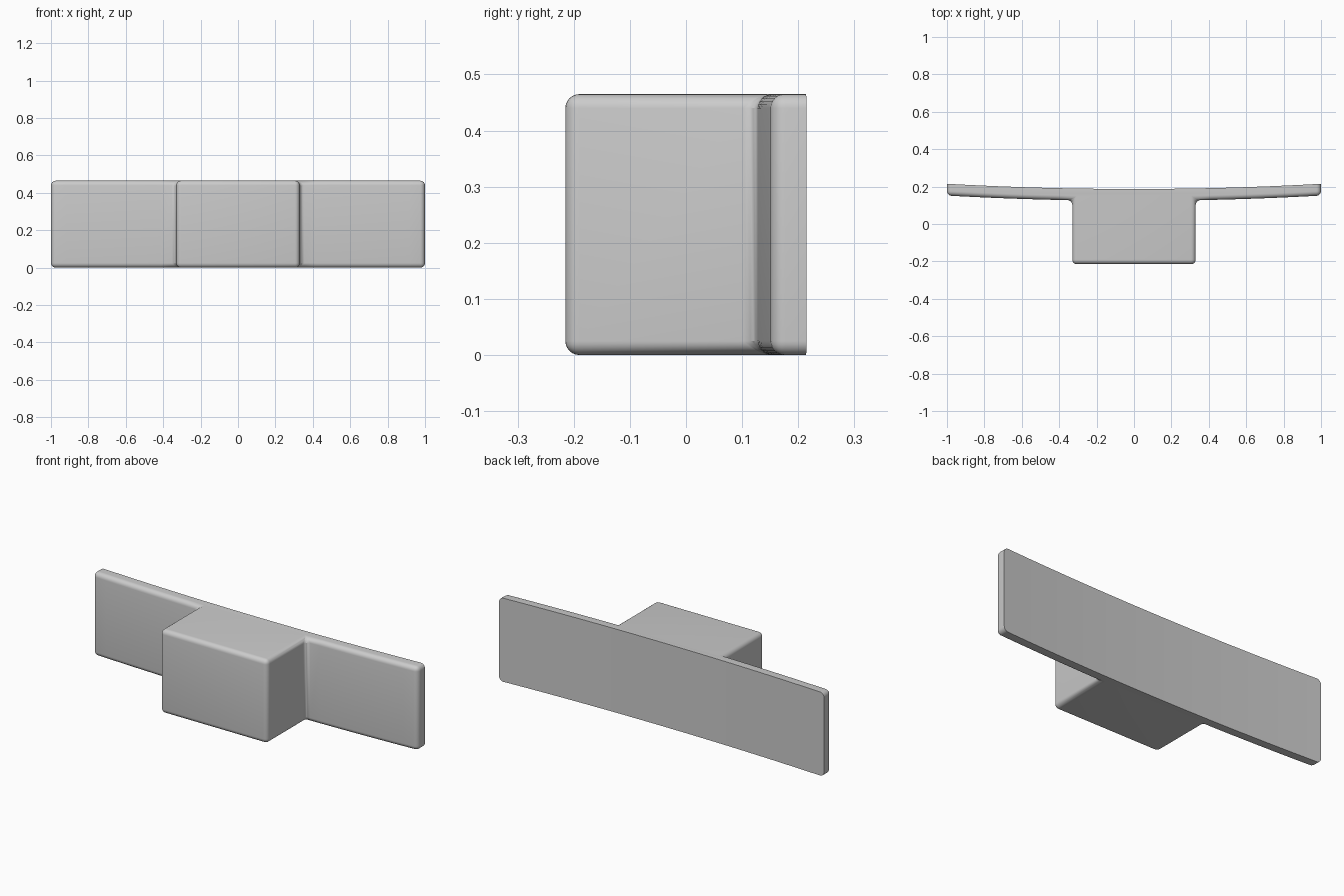
import bpy, bmesh, math

if "Cube" in bpy.data.objects:
    bpy.data.objects.remove(bpy.data.objects["Cube"], do_unlink=True)

HEIGHT, BLOCK, FRONT = 0.465, 0.33, -0.215
THICK, ROUND, STEPS = 0.063, 0.025, 8


def back_y(x):
    """Gentle bow of the rear plate."""
    return 0.187 + 0.028 * x * x


# Plan outline: block front, right wing, bowed back, left wing
xs = [BLOCK + (1 - BLOCK) * i / STEPS for i in range(STEPS + 1)]
half_front = [(BLOCK, FRONT)] + [(x, back_y(x) - THICK) for x in xs]
back_half = [(x, back_y(x)) for x in reversed(xs)] + [(BLOCK / 2, back_y(BLOCK / 2))]
right = half_front + back_half
outline = right + [(0, back_y(0))] + [(-x, y) for x, y in reversed(right)]

# Extrude the outline upwards
bm = bmesh.new()
base = bm.faces.new([bm.verts.new((x, y, 0)) for x, y in outline])
top = bmesh.ops.extrude_face_region(bm, geom=[base])
bmesh.ops.translate(bm, vec=(0, 0, HEIGHT),
                    verts=[v for v in top["geom"] if isinstance(v, bmesh.types.BMVert)])
bmesh.ops.recalc_face_normals(bm, faces=bm.faces)


# Round every hard edge except those around the flat back
def on_back(edge):
    return any(abs(f.normal.z) < 0.1 and f.normal.y > 0.5 for f in edge.link_faces)


hard = [e for e in bm.edges
        if e.calc_face_angle(0) > math.radians(30) and not on_back(e)]
bmesh.ops.bevel(bm, geom=hard, offset=ROUND, offset_type='OFFSET', segments=6,
                profile=0.5, affect='EDGES', clamp_overlap=True)
bmesh.ops.recalc_face_normals(bm, faces=bm.faces)

mesh = bpy.data.meshes.new("winged_block")
bm.to_mesh(mesh)
bm.free()
body = bpy.data.objects.new("winged_block", mesh)
bpy.context.collection.objects.link(body)

# Plain grey finish
grey = bpy.data.materials.new("plain grey")
grey.use_nodes = True
colour = (0.6, 0.6, 0.6, 1)
grey.diffuse_color = colour
grey.node_tree.nodes["Principled BSDF"].inputs["Base Color"].default_value = colour
mesh.materials.append(grey)

bpy.context.view_layer.objects.active = body
body.select_set(True)
bpy.ops.object.shade_smooth_by_angle(angle=math.radians(30))
